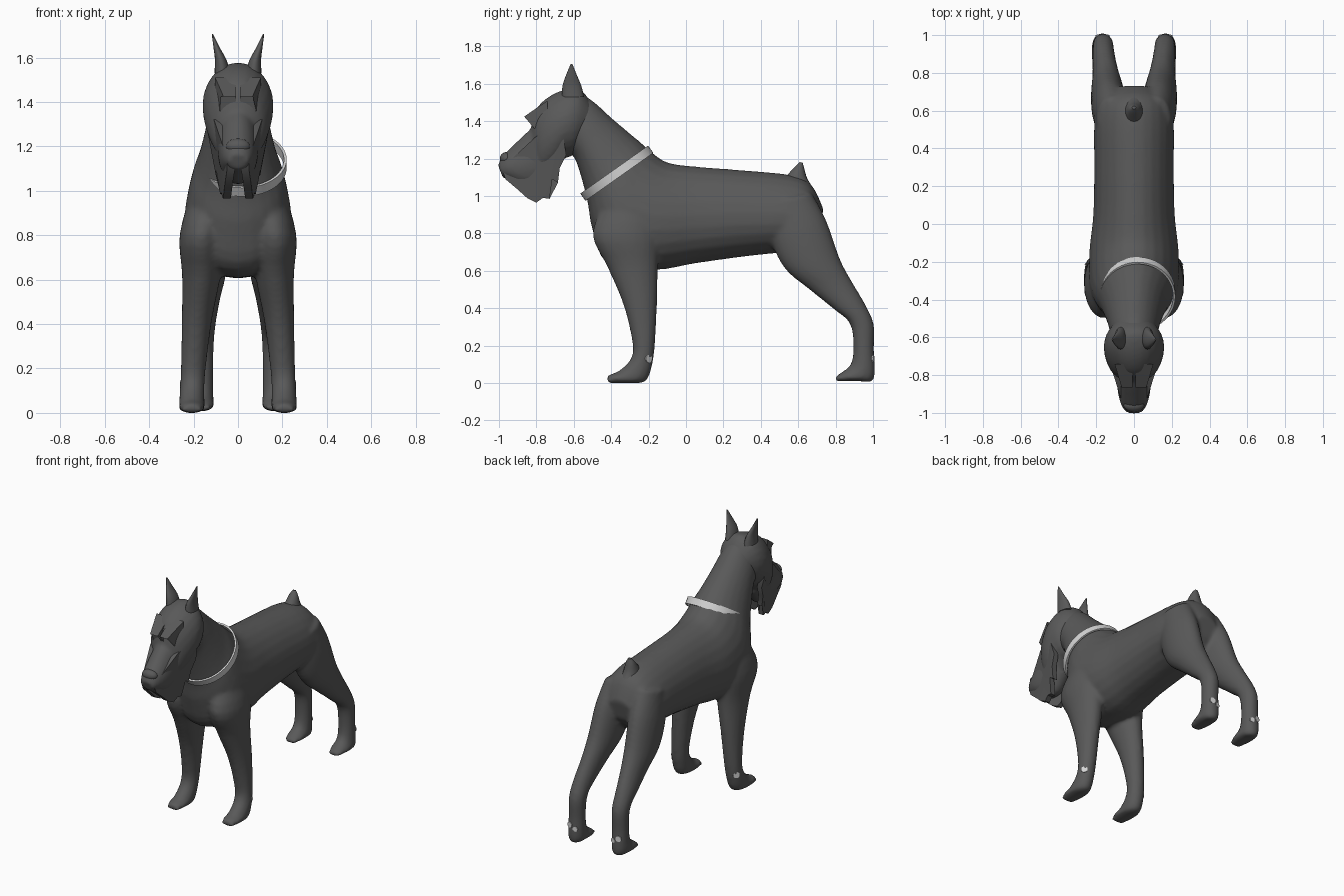
import bpy
import bmesh
import math
from mathutils import Vector, Matrix

old = bpy.data.objects.get("Cube")
if old:
    bpy.data.objects.remove(old, do_unlink=True)


def material(name, value):
    mat = bpy.data.materials.new(name)
    mat.use_nodes = True
    colour = (value, value, value, 1)
    mat.diffuse_color = colour
    mat.node_tree.nodes["Principled BSDF"].inputs["Base Color"].default_value = colour
    return mat


COAT = material("dark_grey_coat", 0.1)
LIGHT = material("light_grey", 0.65)


def spline(rows, steps=4):
    """Catmull-Rom through rows of numbers."""
    out = []
    for i in range(len(rows) - 1):
        a, b = rows[max(i - 1, 0)], rows[i]
        c, d = rows[i + 1], rows[min(i + 2, len(rows) - 1)]
        for s in range(steps):
            t = s / steps
            out.append([q + t / 2 * (r - p + t * (2 * p - 5 * q + 4 * r - u
                        + t * (3 * (q - r) + u - p)))
                        for p, q, r, u in zip(a, b, c, d)])
    out.append(list(rows[-1]))
    return out


def loft(bm, rows, side=1, taper=0.0, sides=24):
    """Skin oval sections: near edge (y, z), far edge (y, z), centre x, half width."""
    rings = []
    for y1, z1, y2, z2, cx, w in spline(rows):
        ring = []
        for k in range(sides):
            a = math.tau * k / sides
            c = math.cos(a)
            x = cx + w * math.sin(a) * (1 - taper * c)
            y = (y1 + y2) / 2 + c * (y1 - y2) / 2
            z = (z1 + z2) / 2 + c * (z1 - z2) / 2
            ring.append(bm.verts.new((side * x, y, max(z, 0))))
        rings.append(ring)
    for a, b in zip(rings, rings[1:]):
        for k in range(sides):
            j = (k + 1) % sides
            bm.faces.new((a[k], a[j], b[j], b[k]))
    bm.faces.new(rings[0])
    bm.faces.new(rings[-1])


def finish(bm, name, mat, angle=50, voxel=0.0):
    bmesh.ops.recalc_face_normals(bm, faces=bm.faces)
    mesh = bpy.data.meshes.new(name)
    bm.to_mesh(mesh)
    bm.free()
    mesh.materials.append(mat)
    obj = bpy.data.objects.new(name, mesh)
    bpy.context.collection.objects.link(obj)
    if voxel:
        # Fuse the overlapping volumes and soften the joins
        fuse = obj.modifiers.new("fuse", "REMESH")
        fuse.mode = "VOXEL"
        fuse.voxel_size = voxel
        fuse.use_smooth_shade = True
        soft = obj.modifiers.new("soften", "SMOOTH")
        soft.factor = 0.5
        soft.iterations = 5
    bpy.ops.object.select_all(action="DESELECT")
    obj.select_set(True)
    bpy.context.view_layer.objects.active = obj
    bpy.ops.object.shade_smooth_by_angle(angle=math.radians(angle))
    return obj


def flap(bm, outline, inner, outer, side):
    """Closed plate from a (y, z) outline, with x given by two functions."""
    loops = [[bm.verts.new((side * f(y, z), y, z)) for y, z in outline]
             for f in (inner, outer)]
    n = len(outline)
    for k in range(n):
        j = (k + 1) % n
        bm.faces.new((loops[0][k], loops[0][j], loops[1][j], loops[1][k]))
    for loop in loops:
        bmesh.ops.triangulate(bm, faces=[bm.faces.new(loop)])


# Torso and neck, from rump to head (upper edge, lower edge)
torso = [(.735, .93, .71, .8, 0, .09), (.67, 1.06, .63, .7, 0, .185),
         (.56, 1.112, .49, .695, 0, .21), (.3, 1.138, .3, .675, 0, .21),
         (.05, 1.158, .05, .64, 0, .215), (-.1, 1.18, -.17, .605, 0, .235),
         (-.19, 1.24, -.42, .64, 0, .235), (-.24, 1.285, -.5, .82, 0, .21),
         (-.3, 1.335, -.525, .96, 0, .178), (-.4, 1.42, -.56, 1.1, 0, .15),
         (-.5, 1.51, -.6, 1.21, 0, .13), (-.57, 1.55, -.66, 1.25, 0, .12)]
# Legs, from shoulder or hip to toe (front edge, rear edge)
front_leg = [(-.42, 1, -.14, 1, .12, .09), (-.5, .8, -.14, .8, .163, .1),
             (-.42, .62, -.15, .62, .165, .087), (-.335, .42, -.155, .42, .185, .068),
             (-.287, .22, -.165, .22, .2, .057), (-.295, .13, -.18, .1, .206, .055),
             (-.36, .065, -.215, .01, .208, .058), (-.41, .045, -.3, 0, .208, .058),
             (-.425, .025, -.415, 0, .208, .04)]
hind_leg = [(.42, .95, .67, 1.02, .11, .085), (.455, .76, .75, .87, .127, .095),
            (.53, .61, .825, .66, .14, .088), (.66, .5, .895, .53, .15, .07),
            (.79, .395, .965, .41, .16, .06), (.875, .32, 1.005, .31, .163, .055),
            (.895, .2, 1.005, .18, .165, .053), (.88, .1, 1.005, .02, .166, .056),
            (.82, .05, .93, .01, .166, .058), (.795, .03, .805, .01, .166, .04)]
bm = bmesh.new()
loft(bm, torso, taper=.12)
for side in (1, -1):
    loft(bm, front_leg, side)
    loft(bm, hind_leg, side)
finish(bm, "body_and_legs", COAT, 180, .013)

# Skull and muzzle, from nape to nose
skull = [(-.5, 1.49, -.54, 1.3, 0, .1), (-.565, 1.57, -.6, 1.22, 0, .145),
         (-.645, 1.57, -.65, 1.2, 0, .16), (-.735, 1.53, -.7, 1.14, 0, .15),
         (-.8, 1.465, -.76, 1.1, 0, .12), (-.83, 1.36, -.8, 1.1, 0, .08)]
muzzle = [(-.74, 1.42, -.68, 1.14, 0, .1), (-.84, 1.35, -.76, 1.04, 0, .093),
          (-.92, 1.275, -.85, 1.035, 0, .086), (-.98, 1.215, -.92, 1.07, 0, .07),
          (-1.005, 1.165, -.98, 1.1, 0, .045)]
bm = bmesh.new()
loft(bm, skull)
loft(bm, muzzle)
finish(bm, "head", COAT, 180, .011)

# Nose pad
bm = bmesh.new()
bmesh.ops.create_uvsphere(bm, u_segments=20, v_segments=12, radius=1,
                          matrix=Matrix.Translation((0, -.96, 1.2))
                          @ Matrix.Diagonal((.055, .035, .035, 1)))
finish(bm, "nose", COAT)

# Ragged beard flaps and jutting brows
beard_edge = [(-.985, 1.15), (-.965, 1.09), (-.9, 1.035), (-.85, .99), (-.8, .965),
              (-.765, .99), (-.73, .985), (-.715, 1.09), (-.685, 1.07),
              (-.675, 1.15), (-.64, 1.22), (-.66, 1.34), (-.8, 1.32)]
brow_edge = [(-.74, 1.51), (-.8, 1.47), (-.865, 1.425), (-.825, 1.425),
             (-.81, 1.36), (-.74, 1.38)]


def cheek(y, z):
    spread = min(max((y + .95) / .25, 0), 1)
    return .08 + .19 * (z - .965) * spread - .03 * (1 - spread)


for side, word in ((1, "left"), (-1, "right")):
    bm = bmesh.new()
    flap(bm, beard_edge, lambda y, z: cheek(y, z) - .035, cheek, side)
    finish(bm, word + "_beard", COAT, 40)
    bm = bmesh.new()
    flap(bm, brow_edge, lambda y, z: .008, lambda y, z: .085 + .3 * (y + .8), side)
    finish(bm, word + "_brow", COAT, 40)

    # Pricked ears, curving outwards to a point
    bm = bmesh.new()
    loft(bm, [(-.665, 1.53, -.545, 1.53, .07, .036), (-.66, 1.59, -.56, 1.59, .078, .026),
              (-.64, 1.65, -.585, 1.65, .098, .013),
              (-.617, 1.705, -.607, 1.705, .115, .003)], side, sides=16)
    finish(bm, word + "_ear", COAT)

    # Pale marks on the pasterns
    for part, spots in (("front", [((.245, -.2, .13), (.75, .66, 0), .022)]),
                        ("hind", [((.145, 1.0, .11), (-.2, 1, 0), .017),
                                  ((.185, 1.0, .13), (.2, 1, 0), .02)])):
        bm = bmesh.new()
        for place, facing, radius in spots:
            turn = Vector((side * facing[0], facing[1], 0)).to_track_quat("Z", "Y")
            spot = Matrix.Translation((side * place[0], place[1], place[2]))
            bmesh.ops.create_cone(bm, cap_ends=True, segments=10, radius1=radius,
                                  radius2=radius, depth=.008,
                                  matrix=spot @ turn.to_matrix().to_4x4())
        finish(bm, word + "_" + part + "_mark", LIGHT, 30)

# Docked tail
bm = bmesh.new()
loft(bm, [(.51, 1.08, .69, 1.03, 0, .055), (.55, 1.122, .65, 1.09, 0, .043),
          (.585, 1.16, .633, 1.145, 0, .028), (.608, 1.182, .624, 1.178, 0, .01)], sides=16)
finish(bm, "tail", COAT)

# Slanted collar band, sitting a little to the left
bm = bmesh.new()
centre = Vector((.02, -.37, 1.122))
along = Vector((0, .817, .577))
axis = Vector((0, -.577, .817))
count = 56
rings = []
for k in range(count):
    a = math.tau * k / count
    ring = []
    for grow, lift in ((0, -.024), (.012, -.024), (.012, .024), (0, .024)):
        p = centre + along * (.21 + grow) * math.cos(a) + axis * lift
        p.x += (.187 + grow) * math.sin(a)
        ring.append(bm.verts.new(p))
    rings.append(ring)
for k in range(count):
    a, b = rings[k], rings[(k + 1) % count]
    for i in range(4):
        j = (i + 1) % 4
        bm.faces.new((a[i], a[j], b[j], b[i]))
finish(bm, "collar", LIGHT, 40)
